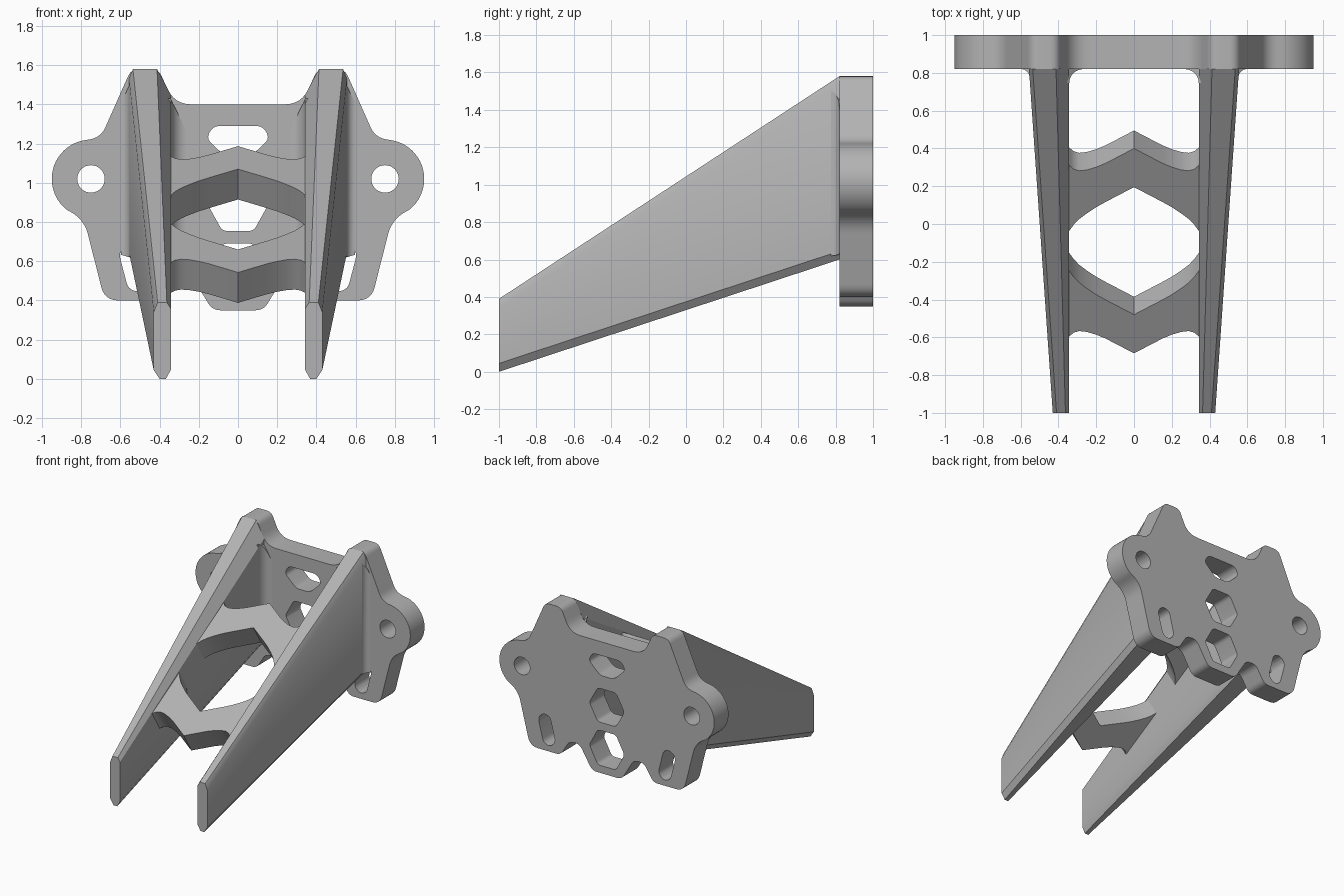
import bpy, bmesh, math
from mathutils import Vector

cube = bpy.data.objects.get("Cube")
if cube:
    bpy.data.objects.remove(cube)

GREY = (0.45, 0.45, 0.45, 1)
mat = bpy.data.materials.new("plain grey")
mat.use_nodes = True
mat.diffuse_color = GREY
mat.node_tree.nodes["Principled BSDF"].inputs["Base Color"].default_value = GREY


def finish(obj):
    """Weld, fix normals, smooth the rounded parts and colour."""
    bm = bmesh.new()
    bm.from_mesh(obj.data)
    bmesh.ops.remove_doubles(bm, verts=bm.verts, dist=0.0002)
    bmesh.ops.recalc_face_normals(bm, faces=bm.faces)
    bm.to_mesh(obj.data)
    bm.free()
    obj.data.materials.clear()
    obj.data.materials.append(mat)
    bpy.ops.object.select_all(action="DESELECT")
    obj.select_set(True)
    bpy.context.view_layer.objects.active = obj
    bpy.ops.object.shade_smooth_by_angle(angle=math.radians(32))


def loft(name, sections, flip=False):
    """Closed solid through a row of equal-length point loops."""
    bm = bmesh.new()
    side = -1 if flip else 1
    rings = [[bm.verts.new((side * x, y, z)) for x, y, z in s] for s in sections]
    for a, b in zip(rings, rings[1:]):
        for i in range(len(a)):
            j = (i + 1) % len(a)
            bm.faces.new((a[i], a[j], b[j], b[i]))
    bm.faces.new(rings[0])
    bm.faces.new(rings[-1])
    mesh = bpy.data.meshes.new(name)
    bm.to_mesh(mesh)
    bm.free()
    obj = bpy.data.objects.new(name, mesh)
    bpy.context.collection.objects.link(obj)
    finish(obj)


def rounded(corners, steps=6):
    """Polygon from (x, z, cut) corners, each cut replaced by a curve."""
    out = []
    n = len(corners)
    for i, (x, z, cut) in enumerate(corners):
        p = Vector((x, z))
        if cut == 0:
            out.append(p)
            continue
        a = (Vector(corners[i - 1][:2]) - p).normalized() * cut
        b = (Vector(corners[(i + 1) % n][:2]) - p).normalized() * cut
        for k in range(steps + 1):
            t = k / steps
            out.append(p + a * (1 - t) ** 2 + b * t ** 2)
    return out


def mirrored(half):
    return half + [(-x, z, c) for x, z, c in reversed(half) if x > 0]


def circle(cx, cz, r, start=0, end=360, steps=32):
    return [Vector((cx + r * math.cos(math.radians(start + (end - start) * k / steps)),
                    cz + r * math.sin(math.radians(start + (end - start) * k / steps))))
            for k in range(steps + 1)]


# Back plate: outline with rounded lugs, plus its holes, as one filled curve
low = [(0, .35, 0), (.13, .35, .04), (.24, .53, .04), (.33, .53, .04), (.41, .40, .04),
       (.68, .40, .07), (.76, .73, .0)]
lug = [(p.x, p.y, 0) for p in circle(.75, 1.02, .2, -52, 80, 20)]
high = [(.70, 1.23, .06), (.545, 1.58, .04), (.405, 1.58, .04), (.325, 1.40, .09), (0, 1.40, 0)]
low[-1] = (.785, .815, .08)
outline = rounded(mirrored(low + lug + high))

slot = [(.50, .67, .02), (.55, .70, .04), (.61, .65, .04), (.56, .46, .03),
        (.50, .44, .03), (.455, .49, .03)]
loops = [outline,
         rounded(mirrored([(.06, 1.13, .03), (.16, 1.225, .03), (.13, 1.29, .04)]))]
for mid, half in ((.89, .135), (.55, .14)):
    loops.append(rounded(mirrored([(.08, mid - half, .025), (.155, mid, .025), (.08, mid + half, .025)])))
for s in (1, -1):
    loops.append(circle(s * .75, 1.02, .07)[:-1])
    loops.append(rounded([(s * x, z, c) for x, z, c in slot]))

curve = bpy.data.curves.new("back_plate", "CURVE")
curve.dimensions = "2D"
curve.fill_mode = "BOTH"
curve.extrude = .09
for loop in loops:
    spline = curve.splines.new("POLY")
    spline.points.add(len(loop) - 1)
    for point, p in zip(spline.points, loop):
        point.co = (p.x, p.y, 0, 1)
    spline.use_cyclic_u = True
plate = bpy.data.objects.new("back_plate", curve)
plate.rotation_euler.x = math.pi / 2
plate.location.y = .91
bpy.context.collection.objects.link(plate)
bpy.ops.object.select_all(action="DESELECT")
plate.select_set(True)
bpy.context.view_layer.objects.active = plate
bpy.ops.object.convert(target="MESH")
finish(plate)


# Side arms: tapered chamfered beams reaching forward
def arm_section(y, outer, bottom, top, cx, cz):
    inner = .343
    return [(inner, y, bottom + .045), (inner + .025, y, bottom), (outer - .03, y, bottom),
            (outer, y, bottom + .045), (outer, y, top - .05), (outer - .02, y, top),
            (inner + cx, y, top), (inner, y, top - cz)]


# Curved fillet where an arm meets the plate
def fillet(name, edge, reach, direction, top, flip):
    pts = [(edge - direction * .03, .85), (edge - direction * .03, .82 - reach)]
    for k in range(9):
        a = math.radians(90 * k / 8)
        pts.append((edge + direction * reach * (1 - math.cos(a)), .82 - reach * (1 - math.sin(a))))
    pts.append((pts[-1][0], .85))
    sink = [(x, y, .62 + .3 * abs(x - edge)) for x, y in pts]
    rise = [(x, y, top - 2.1 * max(0, direction * (x - edge))) for x, y in pts]
    loft(name, [sink, rise], flip)


for side, flip in (("left", False), ("right", True)):
    loft(side + "_arm", [arm_section(-1, .43, 0, .39, .02, .03),
                         arm_section(.82, .556, .60, 1.58, .07, .13)], flip)
    fillet(side + "_inner_fillet", .343, .075, -1, 1.43, flip)
    fillet(side + "_outer_fillet", .553, .045, 1, 1.50, flip)

# Cross braces: chevrons lying along the arm slope, flaring into the arms
ALONG = Vector((0, .868, .496))
DOWN = Vector((0, .095, -.155))
STATIONS = [(0, 0, .236), (.15, -.09, .146), (.20, -.122, .122), (.25, -.16, .105),
            (.29, -.195, .10), (.32, -.23, .11), (.335, -.255, .125), (.36, -.29, .15)]


def brace(name, y, z, way):
    sections = []
    for s in (-1, 1):
        for x, near, far in (reversed(STATIONS) if s < 0 else STATIONS[1:]):
            base = Vector((s * x, y, z))
            a, b = base + ALONG * near * way, base + ALONG * far * way
            sections.append([a, b, b + DOWN, a + DOWN])
    loft(name, sections)


brace("rear_brace", .195, 1.07, 1)
brace("front_brace", -.48, .66, -1)
